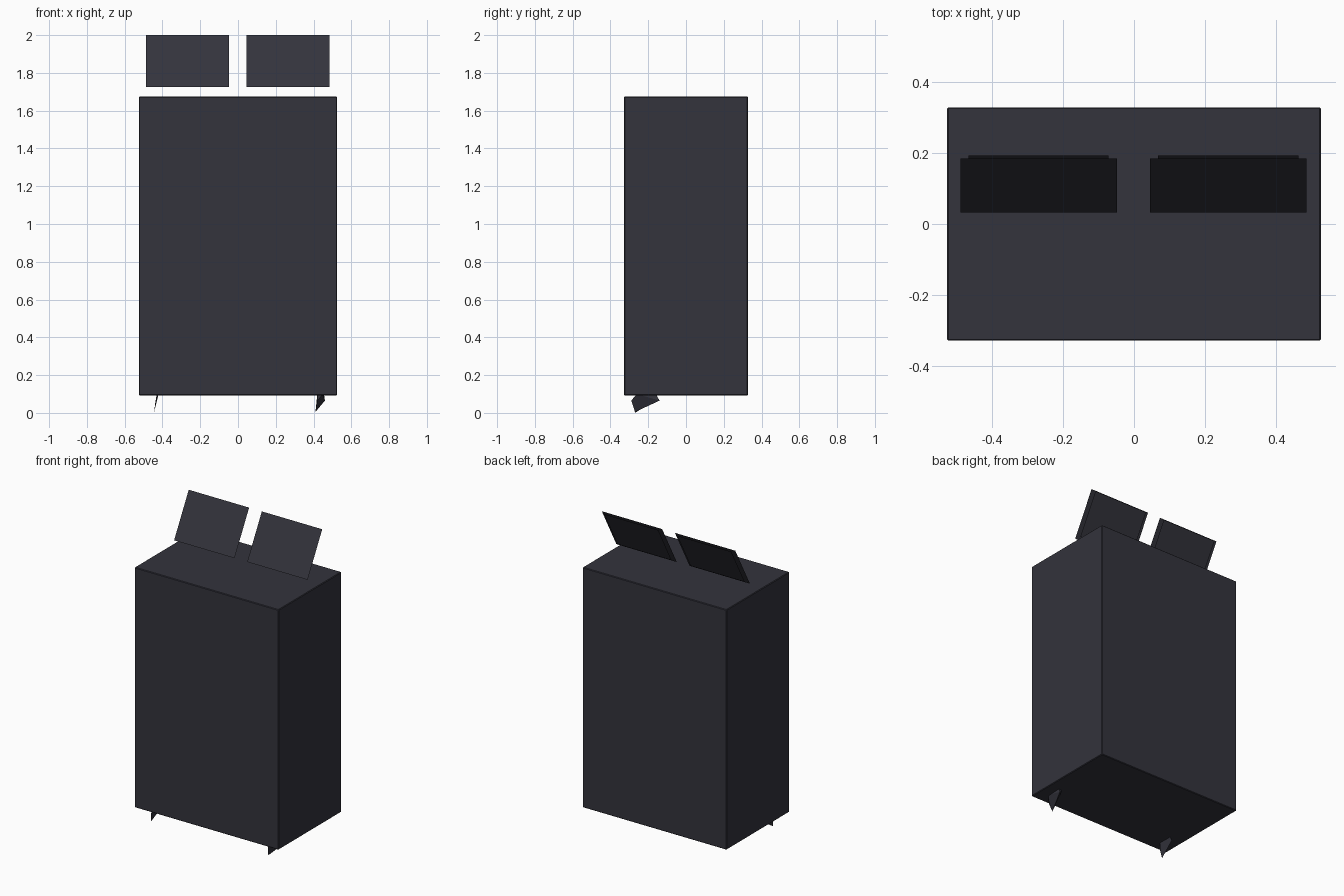
import bpy, bmesh, math
from mathutils import Vector

cube = bpy.data.objects.get("Cube")
if cube:
    bpy.data.objects.remove(cube, do_unlink=True)

# One dark charcoal finish
mat = bpy.data.materials.new("charcoal")
mat.use_nodes = True
COLOUR = (0.033, 0.033, 0.045, 1)
mat.diffuse_color = COLOUR
mat.node_tree.nodes["Principled BSDF"].inputs["Base Color"].default_value = COLOUR


def finish(name, bm):
    mesh = bpy.data.meshes.new(name)
    bm.to_mesh(mesh)
    bm.free()
    mesh.materials.append(mat)
    obj = bpy.data.objects.new(name, mesh)
    bpy.context.collection.objects.link(obj)
    return obj


def box(name, lo, hi, bevel):
    bm = bmesh.new()
    bmesh.ops.create_cube(bm, size=1)
    for v in bm.verts:
        v.co = [(a + b) / 2 + c * (b - a) for a, b, c in zip(lo, hi, v.co)]
    obj = finish(name, bm)
    mod = obj.modifiers.new("edge", 'BEVEL')
    mod.width = bevel
    mod.segments = 1
    return obj


def sheet(name, x0, x1, bottom, top):
    """Flat tilted sheet; bottom and top are (y, z) points."""
    bm = bmesh.new()
    pts = [(x0, *bottom), (x1, *bottom), (x1, *top), (x0, *top)]
    bm.faces.new([bm.verts.new(p) for p in pts])
    return finish(name, bm)


def hull(name, pts):
    bm = bmesh.new()
    for p in pts:
        bm.verts.new(p)
    bmesh.ops.convex_hull(bm, input=bm.verts[:])
    bmesh.ops.recalc_face_normals(bm, faces=bm.faces[:])
    return finish(name, bm)


# Cabinet
box("cabinet_body", (-0.525, -0.328, 0.093), (0.525, 0.328, 1.675), 0.004)

# Two tilted panels, each a front sheet with a smaller backing sheet
low, high = Vector((0.032, 1.725)), Vector((0.184, 2.0))
along = (high - low).normalized()
behind = Vector((along.y, -along.x)) * 0.012
for side, x0, x1 in (("right", -0.488, -0.048), ("left", 0.045, 0.485)):
    sheet(side + "_panel_front", x0, x1, low, high)
    back = sheet(side + "_panel_back", x0 + 0.023, x1 - 0.023,
                 low + along * 0.022 + behind, high - along * 0.004 + behind)
    back.data.flip_normals()

# Pointed shard feet under the front edge
hull("left_foot", [(0.41, -0.27, 0.005), (0.42, -0.29, 0.065), (0.42, -0.26, 0.1),
                   (0.45, -0.26, 0.1), (0.455, -0.16, 0.1), (0.46, -0.14, 0.065),
                   (0.425, -0.16, 0.1)])
hull("right_foot", [(-0.445, -0.27, 0.0), (-0.437, -0.28, 0.06), (-0.42, -0.26, 0.1),
                    (-0.43, -0.25, 0.1), (-0.42, -0.17, 0.1), (-0.43, -0.16, 0.07)])
